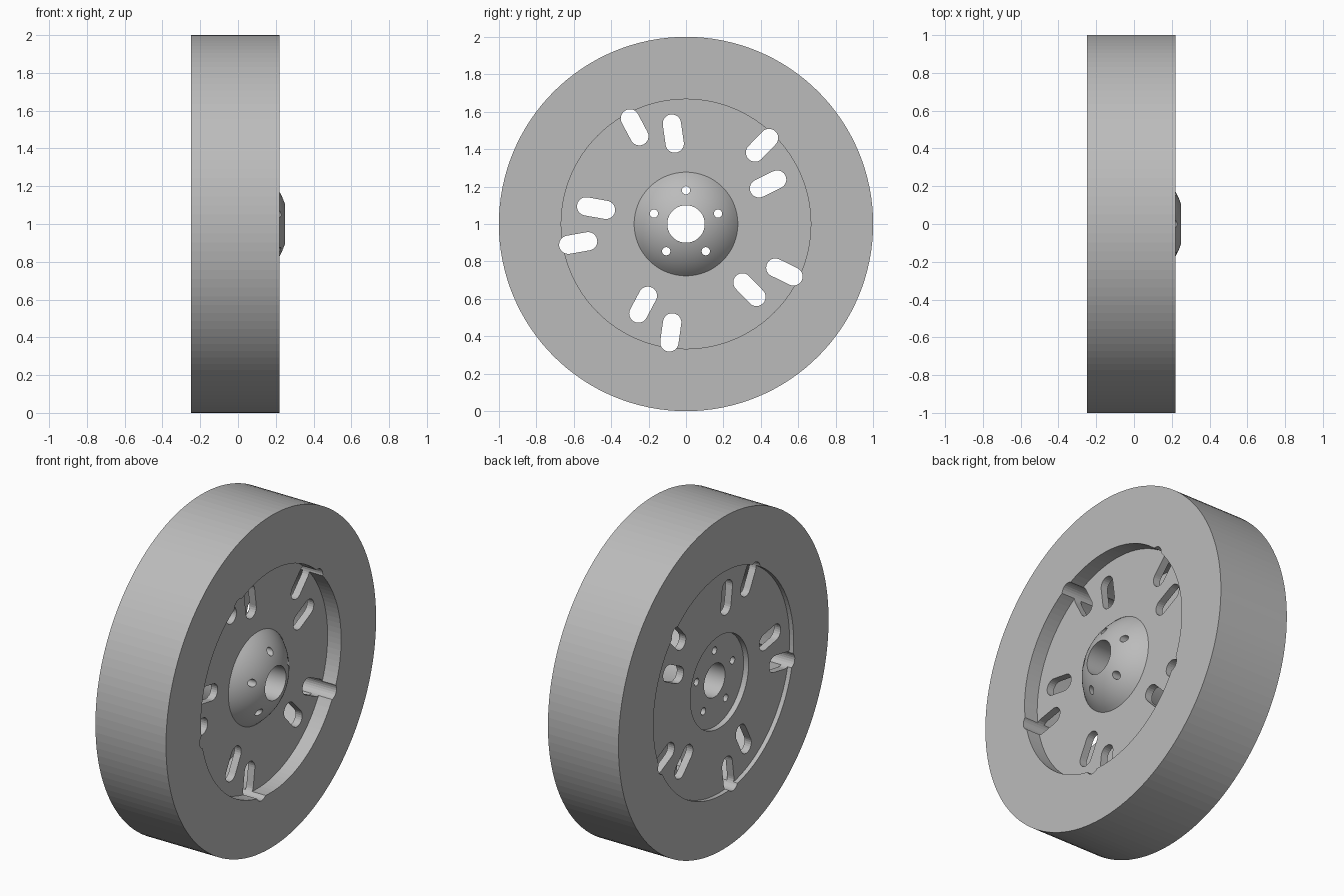
import bpy
import bmesh
from math import cos, sin, pi, sqrt, radians
from mathutils import Vector

if "Cube" in bpy.data.objects:
    bpy.data.objects.remove(bpy.data.objects["Cube"])

SEG = 128
FRONT, BACK = 0.22, -0.25       # tyre side faces along the x axle
RIM, HUB, BORE = 0.667, 0.277, 0.1
AXLE = Vector((0, 0, 1))

grey = bpy.data.materials.new("plain grey")
grey.use_nodes = True
colour = (0.5, 0.5, 0.5, 1)
grey.diffuse_color = colour
grey.node_tree.nodes["Principled BSDF"].inputs["Base Color"].default_value = colour


def finish(name, bm):
    """Turn a bmesh into a named object standing on the ground."""
    bmesh.ops.recalc_face_normals(bm, faces=bm.faces)
    mesh = bpy.data.meshes.new(name)
    bm.to_mesh(mesh)
    bm.free()
    mesh.materials.append(grey)
    obj = bpy.data.objects.new(name, mesh)
    obj.location = AXLE
    bpy.context.collection.objects.link(obj)
    return obj


def lathe(name, profile):
    """Spin a closed (x, radius) profile around the x axis."""
    bm = bmesh.new()
    rings = []
    for i in range(SEG):
        a = 2 * pi * i / SEG
        rings.append([bm.verts.new((x, r * cos(a), r * sin(a))) for x, r in profile])
    n = len(profile)
    for i in range(SEG):
        p, q = rings[i], rings[(i + 1) % SEG]
        for j in range(n):
            k = (j + 1) % n
            bm.faces.new((p[j], p[k], q[k], q[j]))
    return finish(name, bm)


def ring(name, x0, x1, r0, r1):
    return lathe(name, [(x0, r0), (x0, r1), (x1, r1), (x1, r0)])


def add_slot(bm, angle, radius, half_width, half_span):
    """Add a long rounded prism, pointing outward, to a cutter."""
    out = Vector((0, cos(angle), sin(angle)))
    side = Vector((0, -sin(angle), cos(angle)))
    points = []
    for end in (1, -1):
        for i in range(13):
            t = pi * i / 12 - pi / 2
            points.append(out * (radius + end * (half_span + half_width * cos(t)))
                          + side * end * half_width * sin(t))
    if half_span == 0:
        points = points[:12] + points[13:25]
    face = bm.faces.new([bm.verts.new(p - Vector((0.5, 0, 0))) for p in points])
    moved = bmesh.ops.extrude_face_region(bm, geom=[face])["geom"]
    bmesh.ops.translate(bm, vec=(1, 0, 0),
                        verts=[g for g in moved if isinstance(g, bmesh.types.BMVert)])


def cut(obj, cutter):
    mod = obj.modifiers.new("cut", "BOOLEAN")
    mod.operation = "DIFFERENCE"
    mod.solver = "EXACT"
    mod.object = cutter
    bpy.context.view_layer.objects.active = obj
    bpy.ops.object.modifier_apply(modifier=mod.name)


# Tyre and the two thin discs with a hollow between them
tyre = ring("tyre", BACK, FRONT, RIM, 1.0)
front_disc = ring("front_disc", 0.085, 0.13, HUB, RIM)
back_disc = ring("back_disc", -0.223, -0.178, HUB, RIM)

# Hub: a drum with a spherical cap and an open bore
CAP = 0.35
cap_centre = 0.25 - sqrt(CAP ** 2 - BORE ** 2)
profile = [(-0.19, BORE), (-0.19, HUB)]
for i in range(13):
    r = HUB + (BORE - HUB) * i / 12
    profile.append((cap_centre + sqrt(CAP ** 2 - r ** 2), r))
hub = lathe("hub", profile)

# Cutters: five pairs of vent slots and five bolt holes
slots, bolts = bmesh.new(), bmesh.new()
for i in range(5):
    turn = radians(72 * i)
    add_slot(slots, radians(98) + turn, 0.488, 0.049, 0.054)
    add_slot(slots, radians(118) + turn, 0.585, 0.049, 0.054)
    add_slot(bolts, radians(90) + turn, 0.18, 0.022, 0)
slot_cutter = finish("slot_cutter", slots)
bolt_cutter = finish("bolt_cutter", bolts)

for part in (tyre, front_disc, back_disc):
    cut(part, slot_cutter)
cut(hub, bolt_cutter)
for cutter in (slot_cutter, bolt_cutter):
    bpy.data.objects.remove(cutter)

# Smooth the domed hub only
bpy.ops.object.select_all(action="DESELECT")
hub.select_set(True)
bpy.context.view_layer.objects.active = hub
bpy.ops.object.shade_smooth_by_angle(angle=radians(30))
